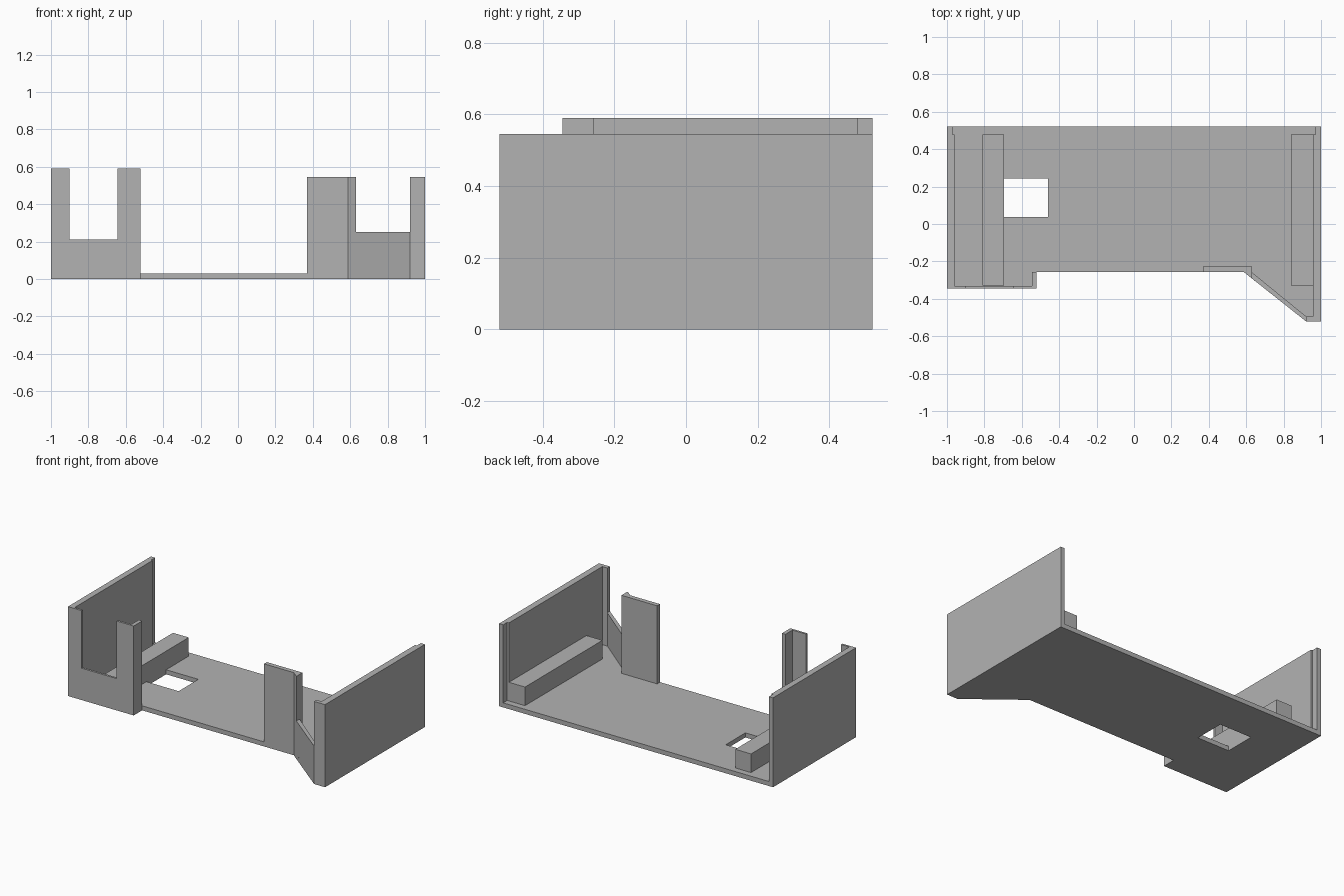
import bpy
import bmesh
from mathutils import Vector

cube = bpy.data.objects.get("Cube")
if cube:
    bpy.data.objects.remove(cube, do_unlink=True)

# One plain grey for the whole tray
grey = bpy.data.materials.new("plain_grey")
grey.use_nodes = True
COLOUR = (0.448, 0.448, 0.448, 1)
grey.diffuse_color = COLOUR
grey.node_tree.nodes["Principled BSDF"].inputs["Base Color"].default_value = COLOUR

BASE = 0.03     # floor thickness
LOW = 0.545     # height of the left (+x) side
HIGH = 0.59     # height of the right (-x) side
BACK = 0.521
FRONT = -0.257  # front edge of the floor


def prism(name, loops, start, end, upright=False):
    """Extrude outlines (the second is a hole) along z, or along y if upright."""
    bm = bmesh.new()
    edges = []
    for loop in loops:
        verts = [bm.verts.new((a, start, b) if upright else (a, b, start))
                 for a, b in loop]
        edges += [bm.edges.new((v, verts[i - 1])) for i, v in enumerate(verts)]
    bmesh.ops.triangle_fill(bm, edges=edges, use_beauty=True)
    grown = bmesh.ops.extrude_face_region(bm, geom=bm.faces[:])
    depth = end - start
    shift = Vector((0, depth, 0)) if upright else Vector((0, 0, depth))
    moved = [g for g in grown["geom"] if isinstance(g, bmesh.types.BMVert)]
    bmesh.ops.translate(bm, verts=moved, vec=shift)
    bmesh.ops.recalc_face_normals(bm, faces=bm.faces[:])
    mesh = bpy.data.meshes.new(name)
    bm.to_mesh(mesh)
    bm.free()
    mesh.materials.append(grey)
    obj = bpy.data.objects.new(name, mesh)
    bpy.context.collection.objects.link(obj)
    return obj


def rect(x0, x1, y0, y1):
    return [(x0, y0), (x1, y0), (x1, y1), (x0, y1)]


# Floor with a rectangular opening
floor_outline = [(-1, BACK), (1, BACK), (1, -BACK), (0.92, -BACK), (0.587, FRONT),
                 (-0.52, FRONT), (-0.52, -0.345), (-1, -0.345)]
prism("floor", [floor_outline, rect(-0.695, -0.46, 0.038, 0.243)], 0, BASE)

# Side walls, thinned by a small rebate at the back
prism("left_wall", [[(1, -BACK), (1, BACK), (0.97, BACK), (0.97, 0.479),
                     (0.957, 0.479), (0.957, -0.494), (0.92, -0.494),
                     (0.92, -BACK)]], BASE, LOW)
prism("right_wall", [[(-1, -0.331), (-1, BACK), (-0.97, BACK), (-0.97, 0.479),
                      (-0.96, 0.479), (-0.96, -0.331)]], BASE, HIGH)

# Notched panel and its return at the right front corner
prism("right_front_panel", [[(-1, BASE), (-0.52, BASE), (-0.52, HIGH),
                             (-0.645, HIGH), (-0.645, 0.21), (-0.9, 0.21),
                             (-0.9, HIGH), (-1, HIGH)]], -0.345, -0.331, upright=True)
prism("right_panel_return", [rect(-0.545, -0.52, -0.331, FRONT)], BASE, HIGH)

# Tall panel and low slanted wall at the left front corner
prism("left_front_panel", [[(0.37, FRONT), (0.587, FRONT), (0.63, -0.291),
                            (0.63, -0.227), (0.37, -0.227)]], BASE, LOW)
prism("slanted_wall", [[(0.63, -0.291), (0.92, -BACK), (0.92, -0.494),
                        (0.63, -0.258)]], BASE, 0.25)

# Support bars on the floor
for name, x0, x1 in (("left_bar", 0.84, 0.957), ("right_bar", -0.81, -0.695)):
    prism(name, [rect(x0, x1, -0.329, 0.479)], BASE, 0.153)
